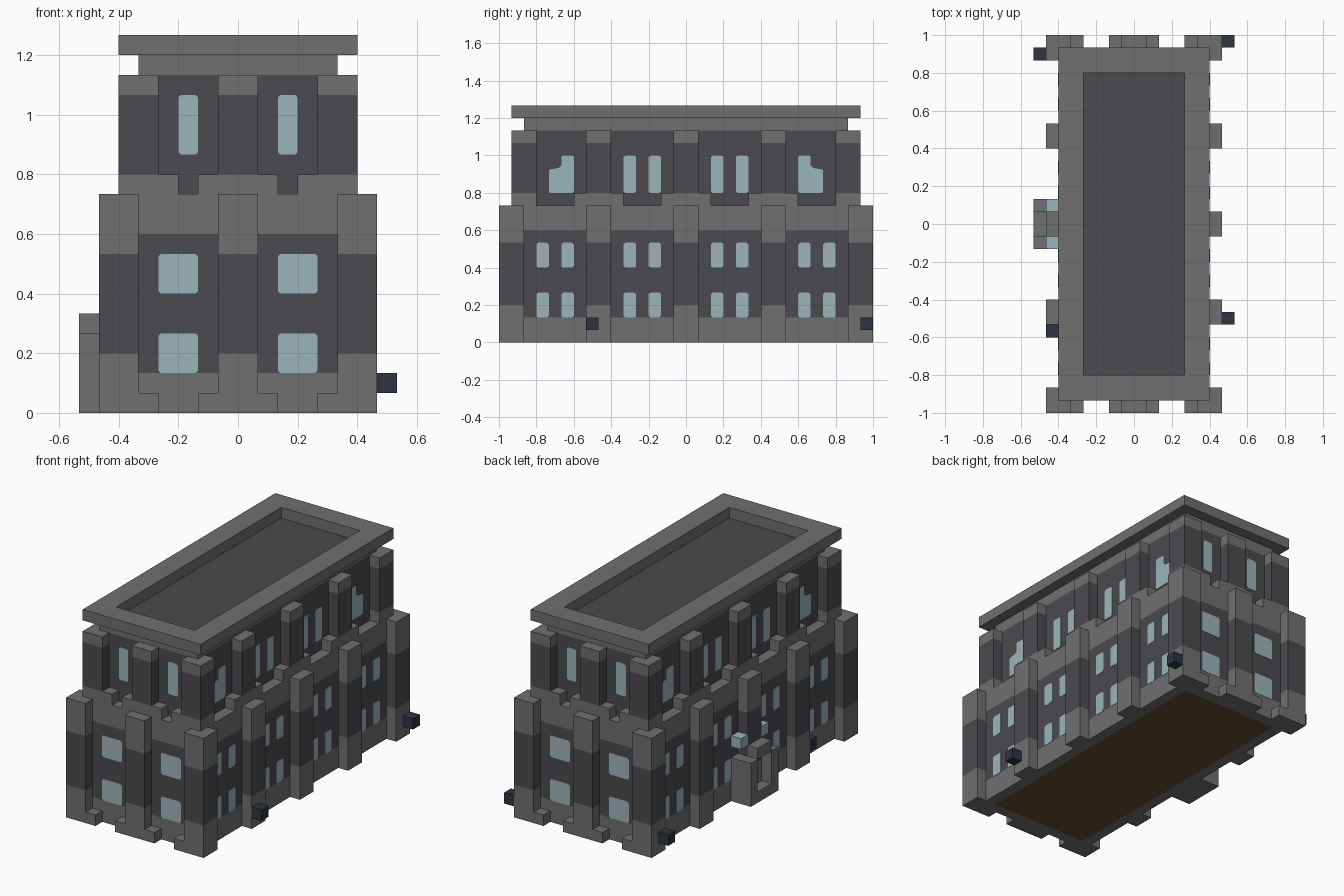
import bpy
import bmesh
from mathutils import Matrix, Vector

U = 1 / 15  # one building block

cube = bpy.data.objects.get("Cube")
if cube:
    bpy.data.objects.remove(cube)


def material(name, color):
    m = bpy.data.materials.new(name)
    m.use_nodes = True
    m.diffuse_color = (*color, 1)
    m.node_tree.nodes["Principled BSDF"].inputs["Base Color"].default_value = (*color, 1)
    return m


STONE = material("grey stone", (0.16, 0.16, 0.16))
DARK = material("dark slate", (0.07, 0.068, 0.077))
GLASS = material("pale blue glass", (0.33, 0.46, 0.5))
NAVY = material("navy block", (0.025, 0.034, 0.054))
WOOD = material("brown floor", (0.13, 0.075, 0.03))


def finish(name, bm, mat):
    bmesh.ops.recalc_face_normals(bm, faces=bm.faces)
    mesh = bpy.data.meshes.new(name)
    bm.to_mesh(mesh)
    bm.free()
    mesh.materials.append(mat)
    obj = bpy.data.objects.new(name, mesh)
    bpy.context.collection.objects.link(obj)
    return obj


def part(name, mat, boxes):
    """Boxes given as x, y, z ranges in block units."""
    bm = bmesh.new()
    for ranges in boxes:
        lo = Vector([min(r) for r in ranges]) * U
        hi = Vector([max(r) for r in ranges]) * U
        m = Matrix.Translation((lo + hi) / 2) @ Matrix.Diagonal((*(hi - lo), 1))
        bmesh.ops.create_cube(bm, size=1, matrix=m)
    return finish(name, bm, mat)


def ring(x, y, z):
    """Four bars, one block thick, with outer half sizes x and y."""
    bars = [((-x, x), (s * y, s * (y - 1)), z) for s in (-1, 1)]
    return bars + [((s * x, s * (x - 1)), (1 - y, y - 1), z) for s in (-1, 1)]


def ends(x, y, z):
    """Repeat a box on front and back."""
    return [(x, (s * y[0], s * y[1]), z) for s in (-1, 1)]


def sides(x, y, z):
    """Repeat a box on both long sides."""
    return [((s * x[0], s * x[1]), y, z) for s in (-1, 1)]


def corners(x, y, z):
    return [b for s in (-1, 1) for b in ends((s * x[0], s * x[1]), y, z)]


# Lower storey: hollow base, wall band, cornice
part("base_wall", STONE, ring(6, 14, (0, 2)))
part("ground_floor", WOOD, [((-5, 5), (-13, 13), (0, 1))])
part("lower_wall", DARK, ring(6, 14, (2, 9)))
part("lower_cornice", STONE, ring(6, 14, (9, 11)))


def pillars(corner, end_y, side_x, z):
    """Pillars at the corners, mid ends and along the long sides."""
    boxes = corners(*corner, z) + ends((-1, 1), end_y, z)
    for c in (-7, 0, 7):
        boxes += sides(side_x, (c - 1, c + 1), z)
    return boxes


LOW = (((5, 7), (13, 15)), (14, 15), (6, 7))
HIGH = (((4, 6), (12, 14)), (13, 14), (5, 6))
part("lower_pillar_feet", STONE, pillars(*LOW, (0, 3)))
part("lower_pillar_shafts", DARK, pillars(*LOW, (3, 8)))
part("lower_pillar_caps", STONE, pillars(*LOW, (8, 11)))
part("upper_pillar_shafts", DARK, pillars(*HIGH, (12, 16)))
part("upper_pillar_caps", STONE, pillars(*HIGH, (16, 17)))

# Footings beside the end pillars
part("footings", STONE, corners((4, 5), (14, 15), (0, 1)) + corners((1, 2), (14, 15), (0, 1)))

# Parapet with gaps in front of the upper windows
parapet = corners((3, 6), (13, 14), (11, 12)) + ends((-2, 2), (13, 14), (11, 12))
parapet += corners((5, 6), (12, 13), (11, 12)) + sides((5, 6), (-2, 2), (11, 12))
parapet += corners((5, 6), (5, 9), (11, 12))
part("parapet", STONE, parapet)

# Upper storey and roof
part("upper_wall", DARK, [((-5, 5), (-13, 13), (11, 17))])
part("roof_cornice", STONE, ring(5, 13, (17, 18)))
part("roof_deck", DARK, [((-4, 4), (-12, 12), (17, 18))])
part("roof_rim", STONE, ring(6, 14, (18, 19))
     + ends((-5, 5), (12, 13), (18, 19)) + sides((4, 5), (-12, 12), (18, 19)))


# Window panes: thin plates with clipped corners
def pane_outline(a0, a1, b0, b1, c=0.13):
    return [(a0 + c, b0), (a1 - c, b0), (a1, b0 + c), (a1, b1 - c),
            (a1 - c, b1), (a0 + c, b1), (a0, b1 - c), (a0, b0 + c)]


def panes(name, outlines, depth, on_end):
    """Mirror outlines to both sides of both opposite walls."""
    bm = bmesh.new()
    for wall in (-1, 1):
        for flip in (-1, 1):
            for outline in outlines:
                pts = []
                for a, b in outline:
                    d = wall * (depth + 0.03)
                    pts.append(Vector((flip * a, d, b) if on_end else (d, flip * a, b)) * U)
                face = bm.faces.new([bm.verts.new(p) for p in pts])
                push = Vector((0, -wall, 0) if on_end else (-wall, 0, 0)) * U * 0.06
                out = bmesh.ops.extrude_face_region(bm, geom=[face], use_keep_orig=True)
                verts = [v for v in out["geom"] if isinstance(v, bmesh.types.BMVert)]
                bmesh.ops.translate(bm, verts=verts, vec=push)
    finish(name, bm, GLASS)


rows = ((2, 4), (6, 8))
panes("end_windows", [pane_outline(2, 4, *r) for r in rows], 14, True)
panes("side_windows", [pane_outline(y, y + 1, *r) for r in rows for y in (2, 4, 9, 11)], 6, False)
panes("upper_end_windows", [pane_outline(2, 3, 13, 16)], 13, True)
stepped = [(9.1, 12), (10.9, 12), (11, 12.1), (11, 13.8), (10.8, 13.9), (10.2, 14),
           (10, 14.2), (10, 14.9), (9.9, 15), (9.1, 15), (9, 14.9), (9, 12.1)]
panes("upper_side_windows",
      [pane_outline(2, 3, 12, 15), pane_outline(4, 5, 12, 15), stepped], 5, False)

# Side porch with lamps
porch = [((-8, -6), (s, 2 * s), (0, 4)) for s in (-1, 1)]
porch += [((-8, -7), (-1, 1), z) for z in ((0, 1), (4, 5))]
part("porch", STONE, porch)
part("porch_lamps", GLASS, [((-7, -6), (s, 2 * s), (5, 6)) for s in (-1, 1)])

# Loose blocks beside the walls
spots = ((7, -8), (7, 14), (-8, 13), (-7, -9))
part("wall_blocks", NAVY, [((x, x + 1), (y, y + 1), (1, 2)) for x, y in spots])
